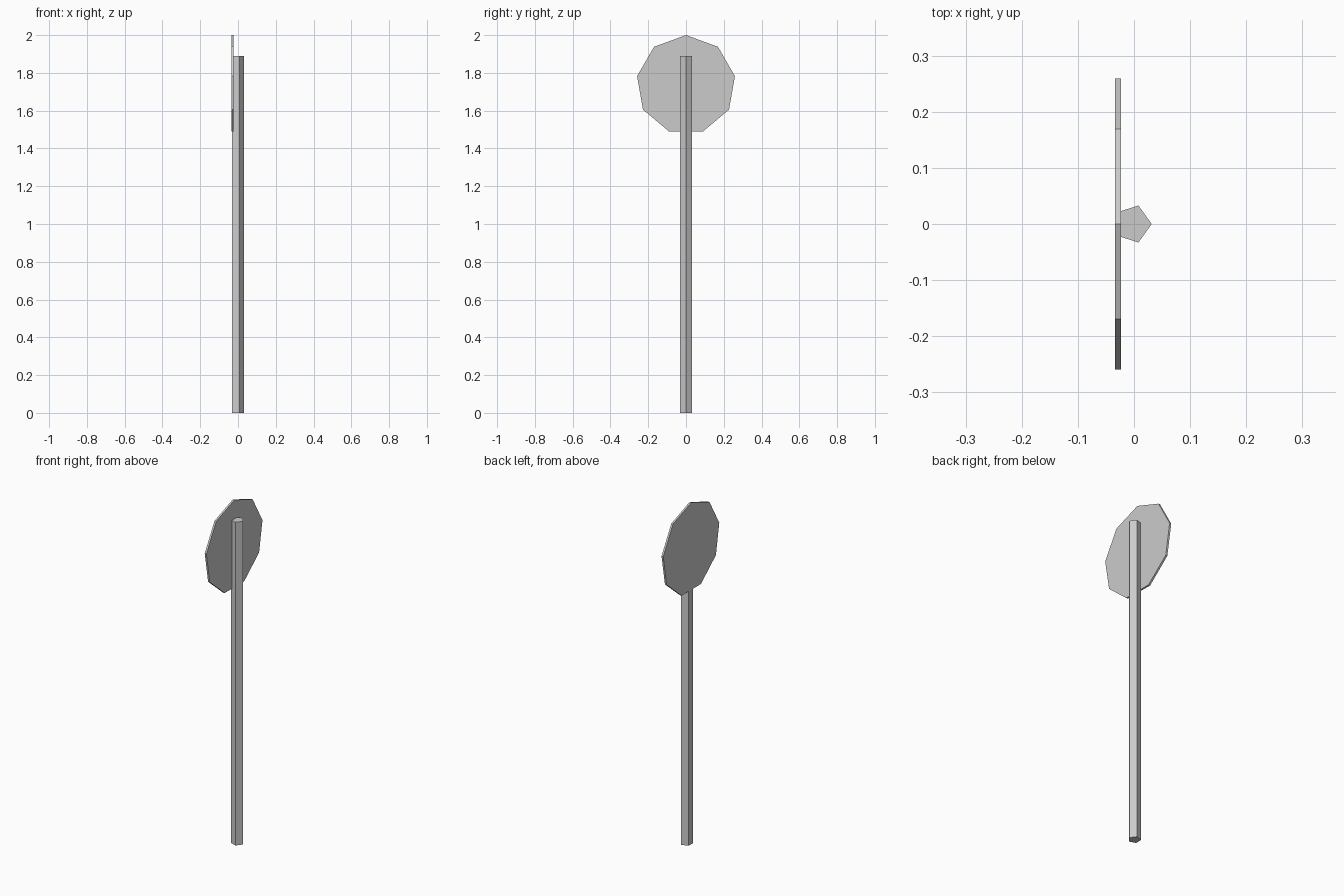
import bpy, bmesh, math

if "Cube" in bpy.data.objects:
    bpy.data.objects.remove(bpy.data.objects["Cube"])


def prism(name, ring, offset):
    """Extrude a closed ring of points along an offset vector."""
    bm = bmesh.new()
    a = [bm.verts.new(p) for p in ring]
    b = [bm.verts.new([c + d for c, d in zip(p, offset)]) for p in ring]
    bm.faces.new(a)
    bm.faces.new(b)
    n = len(ring)
    for i in range(n):
        j = (i + 1) % n
        bm.faces.new((a[i], a[j], b[j], b[i]))
    bmesh.ops.recalc_face_normals(bm, faces=bm.faces[:])
    mesh = bpy.data.meshes.new(name)
    bm.to_mesh(mesh)
    bm.free()
    obj = bpy.data.objects.new(name, mesh)
    bpy.context.collection.objects.link(obj)
    return obj


def polygon(sides, radius):
    steps = [2 * math.pi * i / sides for i in range(sides)]
    return [(radius * math.cos(t), radius * math.sin(t)) for t in steps]


# Five-sided pole, one corner facing +x
prism("pole", [(u - 0.003, v, 0) for u, v in polygon(5, 0.0347)], (0, 0, 1.89))

# Nine-sided sign plate, one corner up, set into the flat side of the pole
prism("sign_plate", [(-0.034, v, 1.737 + u) for u, v in polygon(9, 0.263)], (0.011, 0, 0))
